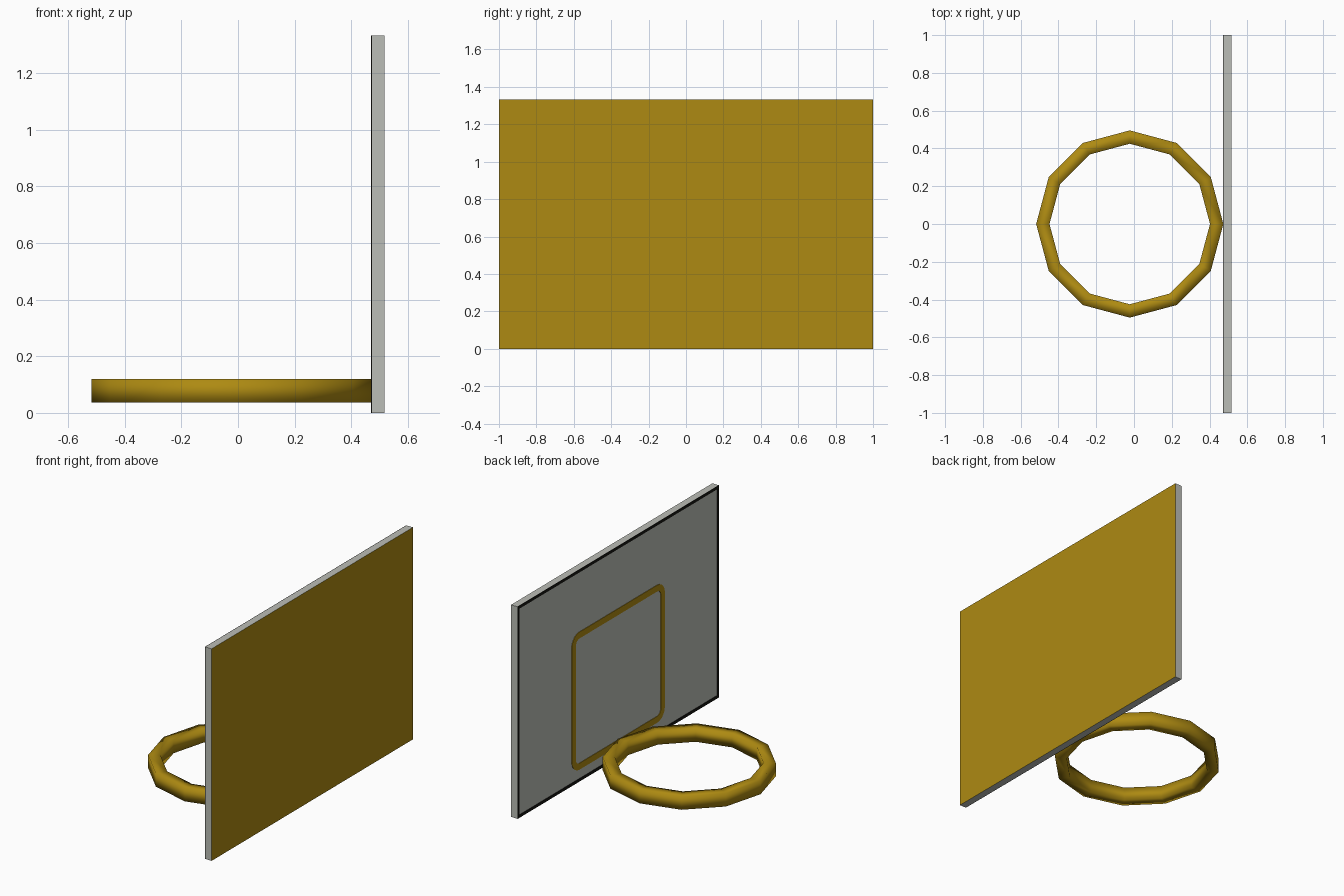
import bpy, bmesh, math

if "Cube" in bpy.data.objects:
    bpy.data.objects.remove(bpy.data.objects["Cube"])


def material(name, rgb):
    m = bpy.data.materials.new(name)
    m.diffuse_color = (*rgb, 1)
    m.use_nodes = True
    m.node_tree.nodes["Principled BSDF"].inputs["Base Color"].default_value = m.diffuse_color
    return m


GOLD = material("gold", (0.42, 0.255, 0.006))
GREY = material("light grey", (0.50, 0.515, 0.475))
BLACK = material("black", (0.008, 0.008, 0.006))


def finish(name, bm, *mats):
    bmesh.ops.recalc_face_normals(bm, faces=bm.faces)
    me = bpy.data.meshes.new(name)
    bm.to_mesh(me)
    bm.free()
    for m in mats:
        me.materials.append(m)
    ob = bpy.data.objects.new(name, me)
    bpy.context.collection.objects.link(ob)
    return ob


def loft(bm, loops, close_loops=True):
    """Skin quads between successive closed loops of points."""
    rows = [[bm.verts.new(p) for p in lp] for lp in loops]
    n = len(rows[0])
    for i in range(len(rows) if close_loops else len(rows) - 1):
        a, b = rows[i], rows[(i + 1) % len(rows)]
        for j in range(n):
            k = (j + 1) % n
            bm.faces.new((a[j], a[k], b[k], b[j]))


X0, X1, H = 0.473, 0.517, 1.333

# backboard: grey slab with a gold rear face
bm = bmesh.new()
bmesh.ops.create_cube(bm, size=1)
for v in bm.verts:
    v.co = ((X0 + X1) / 2 + v.co.x * (X1 - X0), v.co.y * 2, (v.co.z + 0.5) * H)
bm.normal_update()
for f in bm.faces:
    f.material_index = 1 if f.normal.x > 0.5 else 0
finish("backboard", bm, GREY, GOLD)


def outline(x, hy, z0, z1, r, steps):
    """Rounded rectangle in the YZ plane."""
    pts = []
    corners = ((hy - r, z1 - r), (-hy + r, z1 - r), (-hy + r, z0 + r), (hy - r, z0 + r))
    for c, (cy, cz) in enumerate(corners):
        for s in range(steps + 1):
            a = math.pi / 2 * (c + (s / steps if steps else 0.5))
            pts.append((x, cy + r * math.cos(a), cz + r * math.sin(a)))
    return pts


def frame(name, hy, z0, z1, w, r, steps, mat):
    """Thin painted border on the playing side of the board."""
    bm = bmesh.new()
    xf = X0 - 0.003
    ri = max(r - w, 0)
    loft(bm, [outline(X0, hy, z0, z1, r, steps),
              outline(xf, hy, z0, z1, r, steps),
              outline(xf, hy - w, z0 + w, z1 - w, ri, steps),
              outline(X0, hy - w, z0 + w, z1 - w, ri, steps)])
    finish(name, bm, mat)


frame("edge_border", 1.0, 0.0, H, 0.018, 0, 0, BLACK)
frame("target_square", 0.462, 0.075, 0.94, 0.04, 0.075, 5, GOLD)

# hoop: twelve-sided ring with a four-sided, smooth-shaded section
section = ((0.4955, 0.037), (0.4955, 0.12), (0.425, 0.12), (0.425, 0.037))
bm = bmesh.new()
loft(bm, [[(-0.0225 + r * math.cos(a), r * math.sin(a), z) for r, z in section]
          for a in (math.tau * i / 12 for i in range(12))])
for f in bm.faces:
    f.smooth = True
finish("hoop", bm, GOLD)
